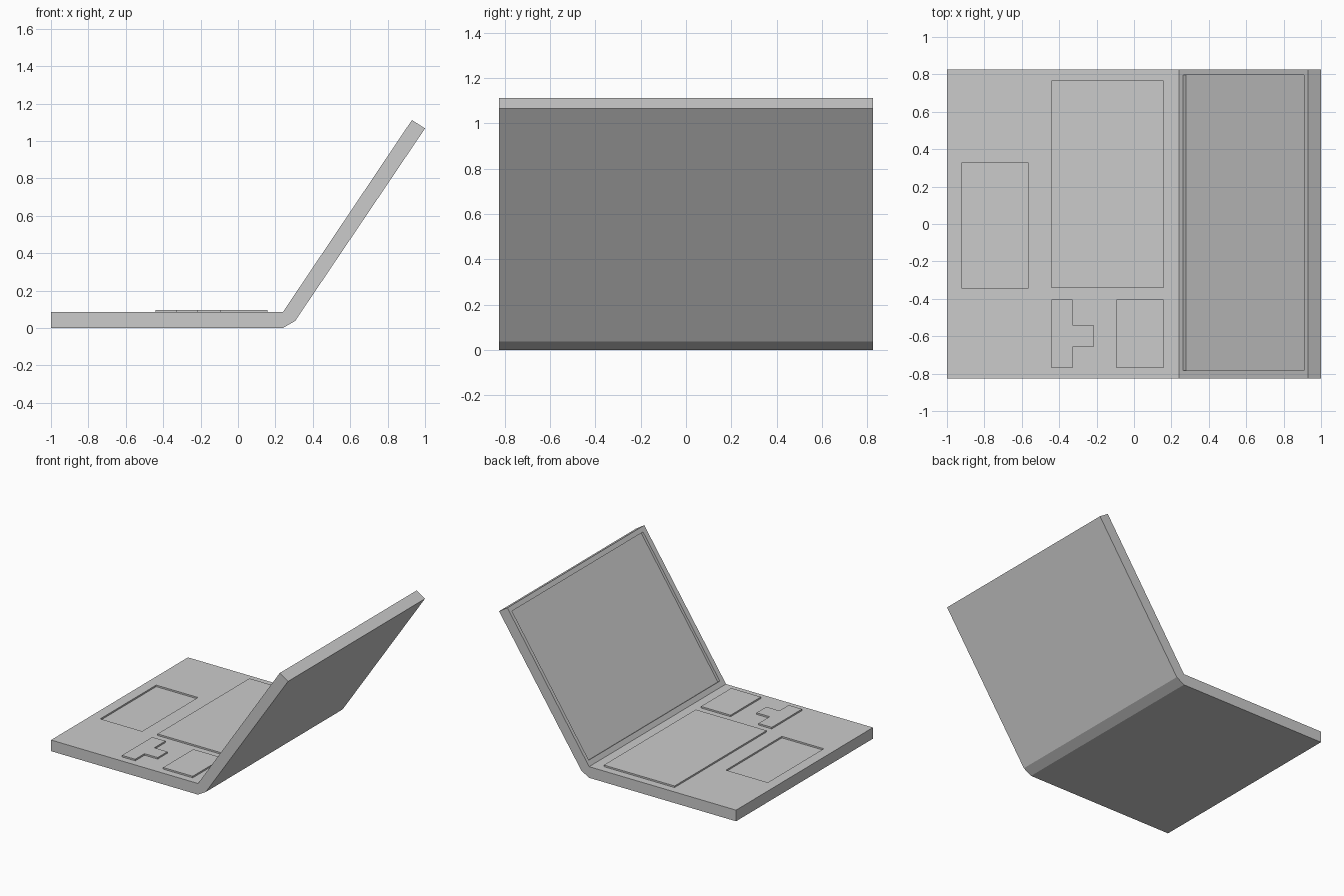
import bpy, bmesh
from mathutils import Vector

if "Cube" in bpy.data.objects:
    bpy.data.objects.remove(bpy.data.objects["Cube"])

def prism(name, pts, offset):
    """Extrude a closed polygon of 3D points along an offset vector."""
    bm = bmesh.new()
    face = bm.faces.new([bm.verts.new(p) for p in pts])
    ext = bmesh.ops.extrude_face_region(bm, geom=[face])
    moved = [g for g in ext["geom"] if isinstance(g, bmesh.types.BMVert)]
    bmesh.ops.translate(bm, verts=moved, vec=Vector(offset))
    bmesh.ops.recalc_face_normals(bm, faces=bm.faces[:])
    mesh = bpy.data.meshes.new(name)
    bm.to_mesh(mesh)
    bm.free()
    obj = bpy.data.objects.new(name, mesh)
    bpy.context.collection.objects.link(obj)
    return obj

def rect(x0, x1, y0, y1):
    return [(x0, y0), (x1, y0), (x1, y1), (x0, y1)]

def cut(target, cutter):
    mod = target.modifiers.new(cutter.name, 'BOOLEAN')
    mod.operation = 'DIFFERENCE'
    mod.solver = 'EXACT'
    mod.object = cutter
    cutter.hide_render = True
    cutter.hide_set(True)

HALF_W, DECK = 0.825, 0.085

# Base and open lid, one folded side profile
profile = [(-1, 0), (0.24, 0), (0.305, 0.037), (1, 1.067),
           (0.93, 1.112), (0.24, DECK), (-1, DECK)]
body = prism("laptop_body", [(x, -HALF_W, z) for x, z in profile], (0, 2 * HALF_W, 0))

# Touchpad recess
pad = prism("touchpad_cutter",
            [(x, y, DECK - 0.012) for x, y in rect(-0.92, -0.567, -0.346, 0.328)],
            (0, 0, 0.05))
cut(body, pad)

# Screen recess, square to the inner face of the lid
hinge = Vector((0.24, 0, DECK))
up = (Vector((0.93, 0, 1.112)) - hinge).normalized()
inward = Vector((-up.z, 0, up.x))
screen = prism("screen_cutter",
               [hinge + up * t + Vector((0, y, 0)) - inward * 0.02
                for t, y in rect(0.04, 1.201, -0.782, 0.797)],
               inward * 0.04)
cut(body, screen)

# Raised key blocks
arrows = [(-0.44, -0.77), (-0.328, -0.77), (-0.328, -0.658), (-0.217, -0.658),
          (-0.217, -0.54), (-0.328, -0.54), (-0.328, -0.405), (-0.44, -0.405)]
blocks = {"keyboard": rect(-0.44, 0.157, -0.342, 0.766),
          "number_pad": rect(-0.093, 0.157, -0.77, -0.405),
          "arrow_keys": arrows}
for name, outline in blocks.items():
    prism(name, [(x, y, DECK - 0.005) for x, y in outline], (0, 0, 0.017))
